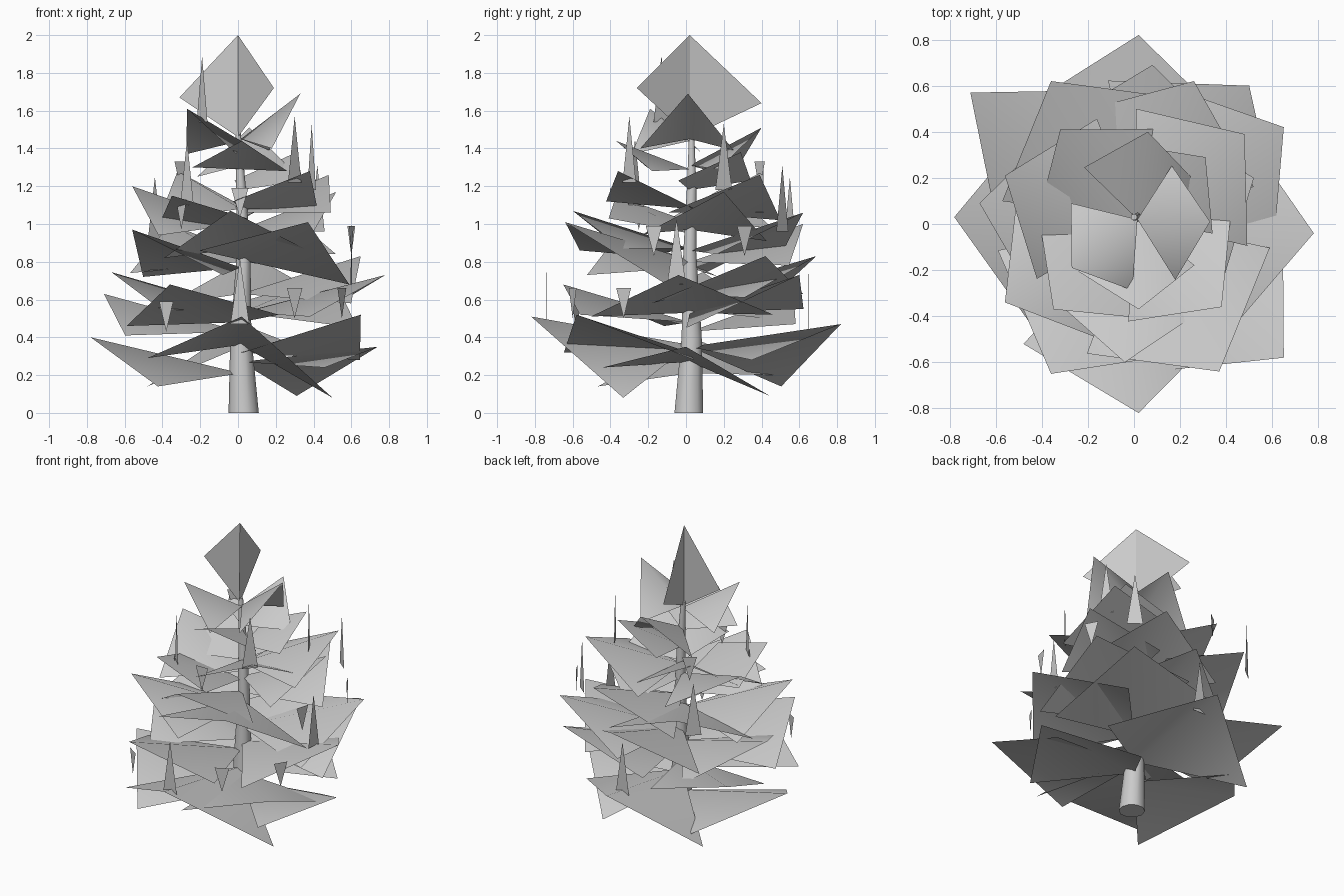
import bpy, math
from mathutils import Vector


def make(name, verts, faces, smooth=False):
    me = bpy.data.meshes.new(name)
    me.from_pydata([tuple(v) for v in verts], [], faces)
    me.polygons.foreach_set("use_smooth", [smooth and len(f) < 5 for f in faces])
    me.update()
    ob = bpy.data.objects.new(name, me)
    bpy.context.collection.objects.link(ob)
    return ob


# Trunk: tapered 10-sided rings following a slight lean
rings = [(0.03, 0.015, 0, 0.08), (0.015, 0.03, 0.4, 0.056), (0.03, 0.02, 0.85, 0.036),
         (0.015, 0.03, 1.2, 0.026), (0.0, 0.03, 1.49, 0.014)]
N = 10
tv = [(x + r * math.cos(2 * math.pi * i / N), y + r * math.sin(2 * math.pi * i / N), z)
      for x, y, z, r in rings for i in range(N)]
tf = [(k * N + i, k * N + (i + 1) % N, (k + 1) * N + (i + 1) % N, (k + 1) * N + i)
      for k in range(len(rings) - 1) for i in range(N)]
tf += [tuple(range(N))[::-1], tuple(range((len(rings) - 1) * N, len(rings) * N))]
make("trunk", tv, tf, True)


# Branch card: square folded on its root-to-tip ridge, with drooping side corners
def branch(name, x, y, z, left=-0.26, right=-0.22, root=-0.2, width=0.62, skew=0.0):
    tip = Vector((x, y, 0))
    side = Vector((-y, x, 0)) * width
    a = tip * (0.52 + skew) - side
    b = tip * (0.52 - skew) + side
    make(name, [(0.015, 0.02, z + root), (a.x, a.y, z + right), (x, y, z),
                (b.x, b.y, z + left)], [(0, 1, 2), (0, 2, 3)], True)


layers = {
    "bottom": [(0.02, -0.82, 0.51, -0.43, -0.22, -0.15, 0.6, 0.1),
               (0.74, 0.0, 0.35, -0.26, -0.11, -0.08, 0.6, 0.1),
               (-0.78, 0.03, 0.40, -0.26, -0.20, -0.19),
               (0.02, 0.82, 0.47, -0.33, -0.19, -0.12, 0.6, -0.08)],
    "lower": [(0.65, -0.58, 0.52, -0.24, -0.2, -0.2, 0.53),
              (-0.71, 0.57, 0.63, -0.22, -0.16, -0.2, 0.4),
              (-0.36, -0.65, 0.68, -0.16, -0.22), (0.50, 0.60, 0.73, -0.18, -0.28),
              (0.78, -0.04, 0.73, -0.21, -0.22), (-0.67, 0.09, 0.745, -0.2, -0.25)],
    "middle": [(0.08, 0.69, 0.83), (0.65, 0.42, 0.83, -0.2, -0.25),
               (-0.56, -0.34, 0.97, -0.24, -0.25), (0.37, -0.64, 1.01, -0.33, -0.15),
               (-0.36, 0.62, 1.00), (0.26, 0.62, 1.06), (-0.04, -0.6, 1.07, -0.2, -0.25)],
    "upper": [(0.52, 0.20, 1.17), (-0.56, 0.21, 1.20), (-0.35, -0.37, 1.15, -0.12, -0.14),
              (0.38, -0.36, 1.28, -0.2, -0.16), (0.48, 0.39, 1.26, -0.24, -0.2),
              (-0.32, 0.41, 1.28)],
    "crown": [(0.02, -0.37, 1.44, -0.16, -0.14, -0.15, 0.68), (0.06, 0.40, 1.51),
              (-0.27, -0.19, 1.61, -0.24, -0.24, -0.17, 0.7),
              (0.33, 0.01, 1.69, -0.30, -0.29, -0.24, 0.75),
              (0.31, 0.29, 1.38, -0.15, -0.15)],
}
for layer, cards in layers.items():
    for i, c in enumerate(cards):
        branch(f"{layer}_branch_{i + 1}", *c)

# Top sprig: upright fins sharing one centre line
for i, (x, y, z) in enumerate([(0.19, -0.26, 1.72), (-0.11, 0.40, 1.64), (-0.31, 0.08, 1.67)]):
    make(f"top_fin_{i + 1}", [(0, 0.02, 1.46), (x, y, z), (0, 0.02, 2.0)], [(0, 1, 2)])


# Flat pointed decorations: positive height stands up, negative hangs down
def spike(name, x, y, z, half, height):
    t = Vector((-y, x, 0)).normalized() * half
    make(name, [(x - t.x, y - t.y, z), (x + t.x, y + t.y, z), (x, y, z + height)], [(0, 1, 2)])


upright = [(-0.19, -0.13, 1.54), (0.30, -0.30, 1.22), (0.39, 0.20, 1.18), (-0.27, -0.27, 1.10),
           (0.01, -0.74, 0.47), (0.42, 0.51, 0.96), (0.60, -0.05, 0.68), (-0.44, 0.55, 0.90),
           (0.02, 0.65, 0.42)]
for i, p in enumerate(upright):
    spike(f"upright_spike_{i + 1}", *p, 0.05, 0.35)

hanging = [(0.30, -0.60, 0.66), (-0.38, -0.58, 0.59), (0.60, 0.31, 0.99), (0.01, -0.40, 1.19),
           (-0.30, -0.25, 1.13), (0.60, -0.17, 0.99), (0.55, -0.33, 0.66), (-0.30, 0.39, 1.33)]
for i, p in enumerate(hanging):
    spike(f"hanging_ornament_{i + 1}", *p, 0.045, -0.16)
